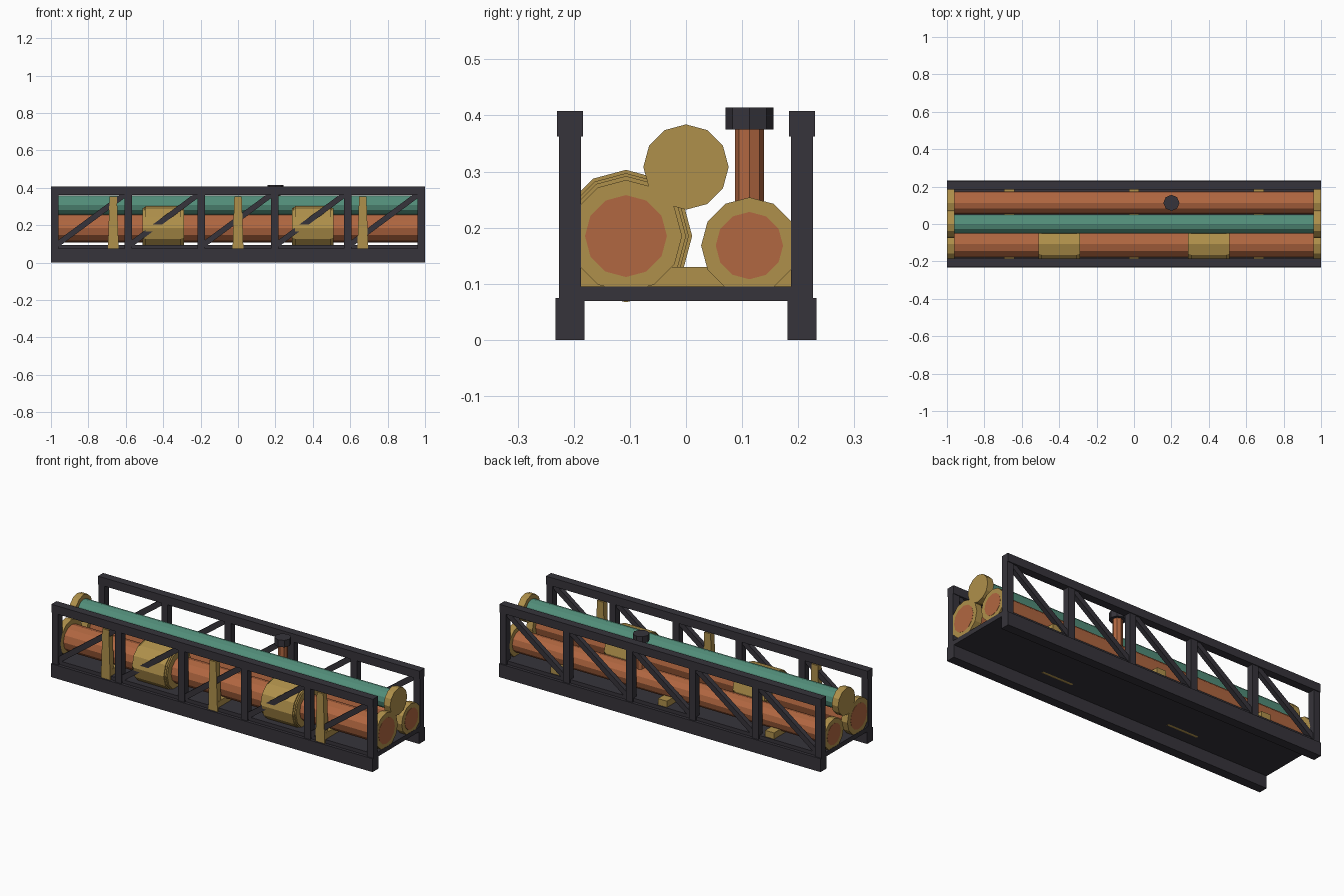
import bpy, bmesh, math
from mathutils import Matrix, Vector

if "Cube" in bpy.data.objects:
    bpy.data.objects.remove(bpy.data.objects["Cube"])


def material(name, rgb):
    m = bpy.data.materials.new(name)
    m.diffuse_color = (*rgb, 1)
    m.use_nodes = True
    m.node_tree.nodes["Principled BSDF"].inputs["Base Color"].default_value = m.diffuse_color
    return m


DARK = material("dark steel", (0.037, 0.034, 0.043))
COPPER = material("copper", (0.44, 0.135, 0.052))
BRASS = material("brass", (0.43, 0.28, 0.07))
TEAL = material("teal", (0.085, 0.27, 0.195))


def finish(bm, name, mat):
    bmesh.ops.recalc_face_normals(bm, faces=bm.faces)
    me = bpy.data.meshes.new(name)
    bm.to_mesh(me)
    bm.free()
    me.materials.append(mat)
    ob = bpy.data.objects.new(name, me)
    bpy.context.collection.objects.link(ob)
    return ob


def box(name, lo, hi, mat, taper=1.0):
    """Box between two corners; taper narrows its top along x."""
    lo, hi = Vector(lo), Vector(hi)
    bm = bmesh.new()
    bmesh.ops.create_cube(bm, size=1)
    for v in bm.verts:
        if v.co.z > 0:
            v.co.x *= taper
        v.co = Vector(a * b for a, b in zip(v.co, hi - lo)) + (lo + hi) / 2
    return finish(bm, name, mat)


def cylinder(name, a, b, r, mat, sides=12):
    """Faceted cylinder from point a to point b."""
    a, b = Vector(a), Vector(b)
    bm = bmesh.new()
    bmesh.ops.create_cone(bm, cap_ends=True, segments=sides, radius1=r,
                          radius2=r, depth=(b - a).length)
    turn = (b - a).to_track_quat('Z', 'Y').to_matrix().to_4x4()
    bmesh.ops.transform(bm, matrix=Matrix.Translation((a + b) / 2) @ turn, verts=bm.verts)
    return finish(bm, name, mat)


def x_cylinder(name, x0, x1, y, z, r, mat):
    return cylinder(name, (x0, y, z), (x1, y, z), r, mat)


def diagonal(name, x0, z0, x1, z1, width, y0, y1, mat):
    """Flat bar leaning in the xz plane."""
    dx, dz = x1 - x0, z1 - z0
    bm = bmesh.new()
    bmesh.ops.create_cube(bm, size=1)
    size = Matrix.Diagonal((math.hypot(dx, dz), abs(y1 - y0), width, 1))
    turn = Matrix.Rotation(-math.atan2(dz, dx), 4, 'Y')
    mid = Matrix.Translation(((x0 + x1) / 2, (y0 + y1) / 2, (z0 + z1) / 2))
    bmesh.ops.transform(bm, matrix=mid @ turn @ size, verts=bm.verts)
    return finish(bm, name, mat)


# Deck
box("deck", (-1, -0.216, 0.069), (1, 0.216, 0.095), DARK)

# Side trusses: beam, chord, posts and diagonals
post_x = [-0.98 + 0.392 * i for i in range(6)]
for side, s in (("front", -1), ("back", 1)):
    def span(inner, outer):
        return sorted((s * inner, s * outer))
    y0, y1 = span(0.181, 0.233)
    box(side + "_lower_beam", (-1, y0, 0), (1, y1, 0.075), DARK)
    y0, y1 = span(0.184, 0.23)
    box(side + "_top_chord", (-1, y0, 0.362), (1, y1, 0.408), DARK)
    y0, y1 = span(0.187, 0.226)
    for x in post_x:
        box(side + "_post", (x - 0.02, y0, 0.07), (x + 0.02, y1, 0.365), DARK)
    y0, y1 = span(0.193, 0.22)
    for xa, xb in zip(post_x, post_x[1:]):
        diagonal(side + "_diagonal", xa + 0.01, 0.095, xb - 0.01, 0.37, 0.03, y0, y1, DARK)

# Pipes with end flanges: name, y, z, pipe radius, flange radius, half length, colour
pipes = [("large_pipe", -0.107, 0.185, 0.073, 0.1, 1.0, COPPER),
         ("small_pipe", 0.113, 0.168, 0.06, 0.086, 1.0, COPPER),
         ("upper_pipe", 0.0, 0.308, 0.052, 0.076, 0.98, TEAL)]
for name, y, z, r, flange_r, half, mat in pipes:
    x_cylinder(name, -half, half, y, z, r, mat)
    for s in (-1, 1):
        x_cylinder(name + "_flange", s * 0.96, s * 0.999, y, z, flange_r, BRASS)

# Stepped collars on the large pipe
for x in (-0.4, 0.4):
    for half, r in ((0.11, 0.107), (0.103, 0.112), (0.095, 0.118)):
        x_cylinder("collar", x - half, x + half, -0.107, 0.185, r, BRASS)

# Pipe cradles: cross bar and tapered upright
for x in (-0.667, 0, 0.667):
    box("cradle_bar", (x - 0.028, -0.21, 0.09), (x + 0.028, 0.21, 0.13), BRASS)
    box("cradle_upright", (x - 0.029, -0.224, 0.075), (x + 0.029, -0.19, 0.353), BRASS, 0.68)

# Valve on the small pipe
cylinder("valve_stem", (0.2, 0.113, 0.17), (0.2, 0.113, 0.38), 0.026, COPPER, 8)
cylinder("valve_cap", (0.2, 0.113, 0.375), (0.2, 0.113, 0.414), 0.043, DARK, 8)
